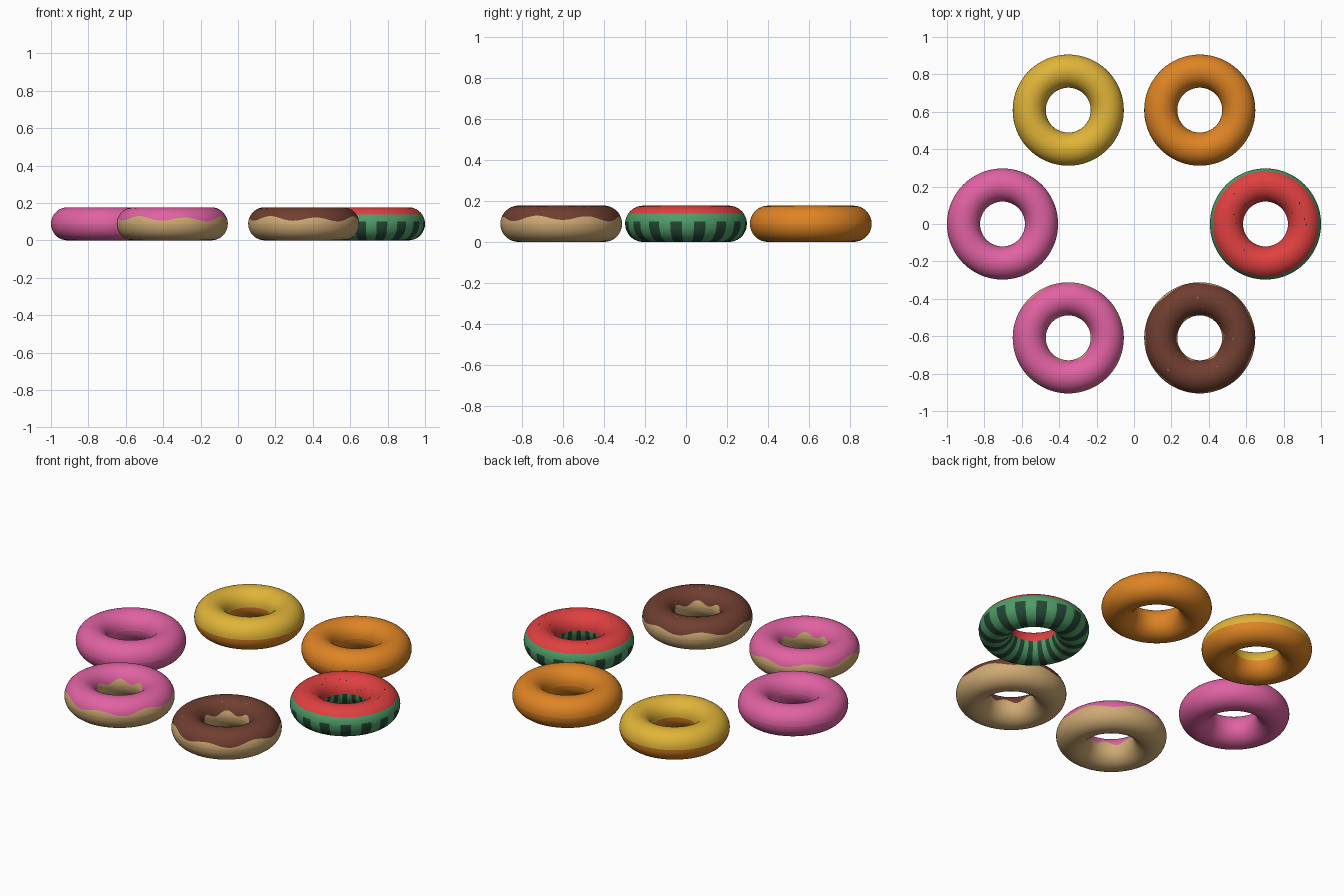
import bpy, bmesh, math, random
from mathutils import Vector

if "Cube" in bpy.data.objects:
    bpy.data.objects.remove(bpy.data.objects["Cube"])

R, r = 0.2085, 0.0885      # ring radius, tube radius
SEG = 96
PI = math.pi


def mat(name, *rgb):
    m = bpy.data.materials.new(name)
    lin = [((c / 255 + 0.055) / 1.055) ** 2.4 for c in rgb]
    m.diffuse_color = (*lin, 1)
    m.use_nodes = True
    m.node_tree.nodes["Principled BSDF"].inputs["Base Color"].default_value = m.diffuse_color
    return m


pink = mat("pink icing", 224, 98, 162)
yellow = mat("yellow icing", 224, 180, 56)
orange = mat("orange glaze", 222, 132, 36)
red = mat("melon red", 224, 64, 64)
green = mat("rind green", 80, 156, 104)
dark = mat("rind dark green", 36, 72, 54)
dough = mat("dough", 206, 170, 116)
choc = mat("chocolate icing", 112, 62, 48)
black = mat("seed black", 28, 24, 24)


def tube_point(u, v, lift=0.0):
    d = R + (r + lift) * math.cos(v)
    return Vector((d * math.cos(u), d * math.sin(u), r + (r + lift) * math.sin(v)))


def height_angle(z):
    return math.asin((z - r) / r)


def shell(name, centre, limits, bands, mats):
    """Half ring: limits are tube-angle functions of u, bands are (steps, colour index function)."""
    bm = bmesh.new()
    cols = []
    for i in range(SEG):
        u = 2 * PI * i / SEG
        vs = [limits[0](u)]
        for k, (steps, _) in enumerate(bands):
            a, b = limits[k](u), limits[k + 1](u)
            vs += [a + (b - a) * s / steps for s in range(1, steps + 1)]
        cols.append([bm.verts.new(tube_point(u, v)) for v in vs])
    rule = [f for steps, f in bands for _ in range(steps)]
    for i in range(SEG):
        a, b = cols[i], cols[(i + 1) % SEG]
        for j, f in enumerate(rule):
            face = bm.faces.new((a[j], b[j], b[j + 1], a[j + 1]))
            face.material_index = f(i)
            face.smooth = True
    finish(bm, name, centre, mats)


def finish(bm, name, centre, mats):
    me = bpy.data.meshes.new(name)
    bm.to_mesh(me)
    bm.free()
    for m in mats:
        me.materials.append(m)
    ob = bpy.data.objects.new(name, me)
    ob.location = (*centre, 0)
    bpy.context.collection.objects.link(ob)


def const(c):
    return lambda _: c


def specks(name, centre, count, size, seed, m):
    """Tiny flat plates lying on the icing."""
    rnd = random.Random(seed)
    bm = bmesh.new()
    for _ in range(count):
        u, v = rnd.uniform(0, 2 * PI), rnd.uniform(0.35 * PI, 0.9 * PI)
        du, dv = size / R, size * 0.6 / r
        ring = [(1, 0), (0, 1), (-1, 0), (0, -1)]
        bm.faces.new([bm.verts.new(tube_point(u + a * du, v + b * dv, 0.001)) for a, b in ring])
    finish(bm, name, centre, [m])


# Wavy icing edges on the outer and inner side
def outer_edge(u):
    t = u - math.radians(232)
    return height_angle(0.115 + 0.011 * math.cos(7 * t) + 0.004 * math.cos(3 * t))


def inner_edge(u):
    t = u - math.radians(125)
    return PI - height_angle(0.114 + 0.013 * math.cos(6 * t))


def base(name, centre, m):
    shell(name, centre, [const(PI), const(2 * PI)], [(18, const(0))], [m])


def plain_top(name, centre, m):
    shell(name, centre, [const(0), const(PI)], [(18, const(0))], [m])


def iced_top(name, centre, m):
    shell(name, centre, [const(0), outer_edge, inner_edge, const(PI)],
          [(4, const(0)), (14, const(1)), (4, const(0))], [dough, m])


def spot(deg):
    a = math.radians(deg)
    return (0.703 * math.cos(a), 0.703 * math.sin(a))


# Plain and two-tone rings
for label, deg, top, bottom in (("pink", 180, pink, pink), ("yellow", 120, yellow, orange),
                                ("orange", 60, orange, orange)):
    plain_top(label + "_donut_top", spot(deg), top)
    base(label + "_donut_base", spot(deg), bottom)

# Iced dough rings
for label, deg, icing in (("strawberry", 240, pink), ("chocolate", 300, choc)):
    iced_top(label + "_donut_icing", spot(deg), icing)
    base(label + "_donut_dough", spot(deg), dough)
specks("chocolate_donut_crumbs", spot(300), 7, 0.005, 3, dough)

# Melon ring: red flesh, green rim, striped rind below
rim = height_angle(0.138)
shell("melon_donut_flesh", spot(0), [const(0), const(height_angle(0.1)), const(rim), const(PI)],
      [(2, lambda i: 1 + int((i + 1) % 6 >= 3)), (4, const(1)), (16, const(0))], [red, green, dark])
shell("melon_donut_rind", spot(0), [const(PI), const(2 * PI)],
      [(18, lambda i: int((i + 1) % 6 >= 3))], [green, dark])
specks("melon_donut_seeds", spot(0), 16, 0.006, 8, black)
